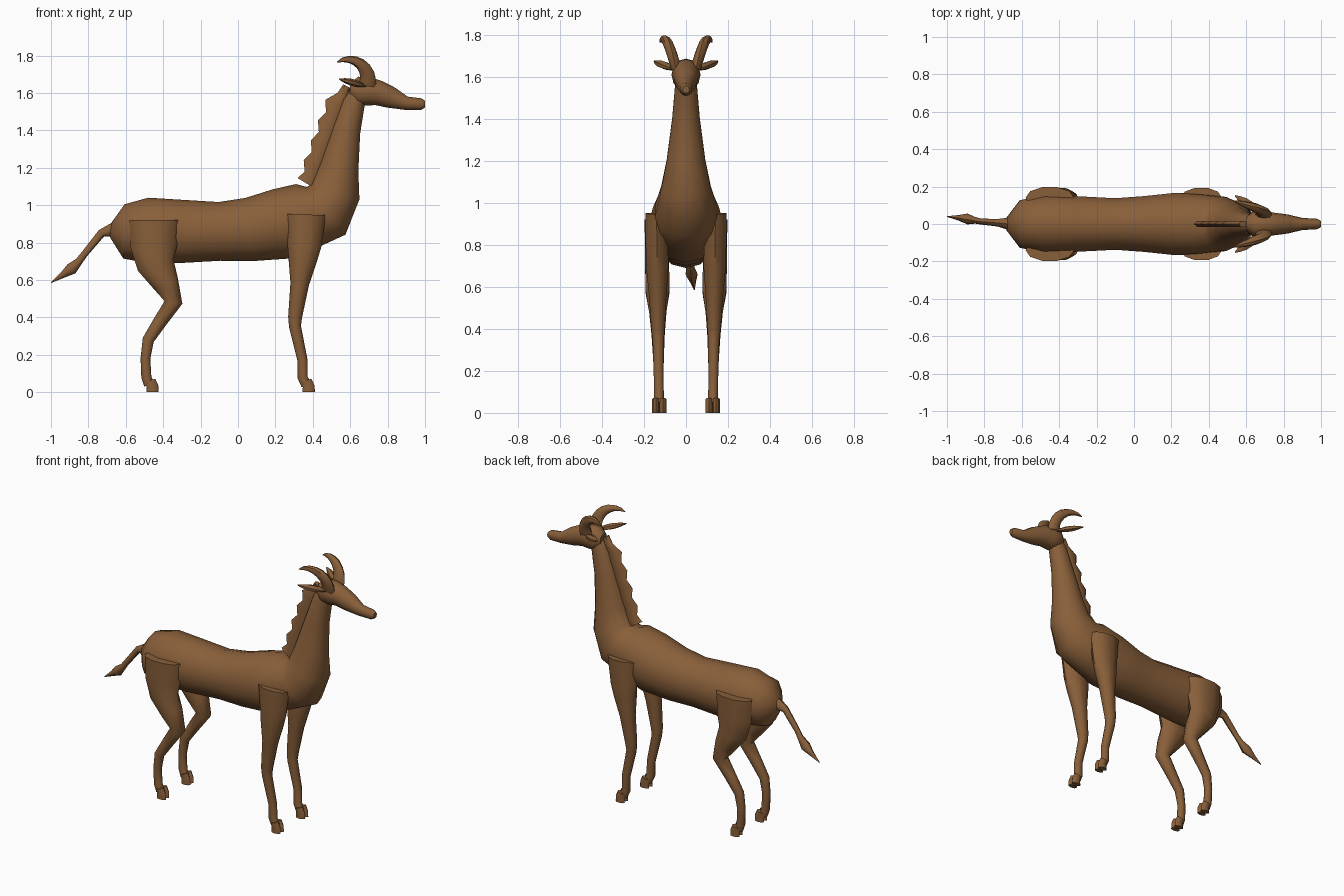
import bpy
import bmesh
import math
from mathutils import Vector

default_cube = bpy.data.objects.get("Cube")
if default_cube:
    bpy.data.objects.remove(default_cube, do_unlink=True)


def make_material(name, colour):
    material = bpy.data.materials.new(name)
    material.use_nodes = True
    material.diffuse_color = colour
    shader = material.node_tree.nodes["Principled BSDF"]
    shader.inputs["Base Color"].default_value = colour
    shader.inputs["Roughness"].default_value = 0.8
    return material


brown = make_material("brown hide", (0.25, 0.115, 0.042, 1))


def tube(name, path, sides=10, side=1, y=0, drift=0, spread=0.9, cap=1):
    """Skin elliptical rings set square to a path of (x, z, radius) points.
    The path starts at depth y and drifts sideways along its length; the
    sideways half width is the radius times spread, but never above cap."""
    mesh = bpy.data.meshes.new(name)
    bm = bmesh.new()
    rings = []
    points = [Vector((x, 0, z)) for x, z, radius in path]
    last = len(path) - 1
    for index, (x, z, radius) in enumerate(path):
        before = points[max(index - 1, 0)]
        after = points[min(index + 1, last)]
        along = (after - before).normalized()
        reach = Vector((-along.z, 0, along.x)) * radius
        across = Vector((0, min(radius * spread, cap), 0))
        centre = Vector((x, side * (y + drift * index / last), z))
        ring = []
        for step in range(sides):
            angle = math.tau * step / sides
            offset = reach * math.cos(angle) + across * math.sin(angle)
            ring.append(bm.verts.new(centre + offset))
        rings.append(ring)
    for lower, upper in zip(rings, rings[1:]):
        for i in range(sides):
            j = (i + 1) % sides
            bm.faces.new((lower[i], lower[j], upper[j], upper[i]))
    bm.faces.new(rings[0])
    bm.faces.new(rings[-1])
    bmesh.ops.recalc_face_normals(bm, faces=bm.faces)
    bm.to_mesh(mesh)
    bm.free()
    mesh.materials.append(brown)
    part = bpy.data.objects.new(name, mesh)
    bpy.context.collection.objects.link(part)
    bpy.ops.object.select_all(action="DESELECT")
    part.select_set(True)
    bpy.context.view_layer.objects.active = part
    bpy.ops.object.shade_smooth_by_angle(angle=math.radians(45))


def steps(count):
    return [index / (count - 1) for index in range(count)]


# Trunk and neck in one skin, from rump to nape
tube("body_and_neck", [
    (-.68, .87, .04),
    (-.61, .86, .145),
    (-.48, .865, .175),
    (-.32, .86, .17),
    (-.1, .86, .157),
    (.06, .87, .17),
    (.23, .9, .19),
    (.36, .94, .18),
    (.47, .97, .165),
    (.52, 1.07, .135),
    (.54, 1.2, .105),
    (.58, 1.4, .075),
    (.62, 1.55, .06),
    (.65, 1.6, .05),
], sides=14)

# Head with a narrow, blunt muzzle
tube("head", [
    (.6, 1.61, .04),
    (.64, 1.61, .077),
    (.7, 1.608, .076),
    (.75, 1.6, .067),
    (.82, 1.575, .057),
    (.9, 1.545, .036),
    (.98, 1.54, .031),
    (1, 1.54, .018),
], sides=12)

# Scalloped mane, alternately deep and shallow up the back of the neck
withers, crown = Vector((.41, 1.1)), Vector((.6, 1.63))
backward = Vector((-.94, .34))
mane = []
for index, t in enumerate(steps(11)):
    depth = (.05 + .007 * (-1) ** index) * min(1, 3.4 - 3 * t)
    x, z = withers.lerp(crown, t) + backward * depth * .8
    mane.append((x, z, depth))
tube("mane", mane, sides=6, cap=.02)

# Tail with a pointed tuft, swung slightly to one side
tube("tail", [
    (-.66, .87, .04),
    (-.73, .85, .022),
    (-.82, .74, .018),
    (-.85, .7, .02),
    (-.89, .66, .032),
    (-.94, .625, .016),
    (-1, .586, .002),
], sides=8, drift=.04)

foreleg = [
    (.36, .95, .11),
    (.355, .78, .09),
    (.345, .7, .075),
    (.33, .58, .05),
    (.305, .4, .037),
    (.305, .35, .032),
    (.345, .17, .027),
    (.345, .08, .027),
    (.365, .04, .028),
]
hind_leg = [
    (-.45, .92, .13),
    (-.45, .78, .125),
    (-.44, .68, .1),
    (-.385, .58, .07),
    (-.345, .48, .048),
    (-.415, .38, .037),
    (-.48, .28, .031),
    (-.495, .18, .026),
    (-.49, .08, .027),
    (-.475, .04, .028),
]

# Horns sweep back along a tapering arc
horn = []
for t in steps(9):
    turn = 2.4 * t - .3
    horn.append((.585 + .11 * math.cos(turn),
                 1.67 + .11 * math.sin(turn),
                 .002 + .045 * (1 - t) ** .7))

# Ears are flat, leaf-shaped blades pointing back and outwards
ear = [(.69 - .15 * t, 1.635 + .04 * t, .003 + .016 * math.sin(math.pi * t))
       for t in steps(6)]

# Paired parts on both flanks
for side, flank in ((-1, "near"), (1, "far")):
    tube(f"foreleg_{flank}", foreleg, side=side, y=.14, drift=-.013, cap=.056)
    tube(f"hind_leg_{flank}", hind_leg, side=side, y=.14, drift=-.013, cap=.06)
    tube(f"horn_{flank}", horn, sides=8, side=side, y=.045, drift=.08, cap=.026)
    tube(f"ear_{flank}", ear, sides=6, side=side, y=.055, drift=.095, spread=1.6)
    # Cloven hooves, two toes to each foot
    for limb, middle in (("fore", .378), ("hind", -.457)):
        toe = [(middle - .01, .065, .026),
               (middle, .03, .032),
               (middle, 0, .033)]
        for place, offset in (("inner", .11), ("outer", .144)):
            tube(f"{limb}_hoof_{place}_{flank}", toe, sides=8, side=side,
                 y=offset, cap=.017)
